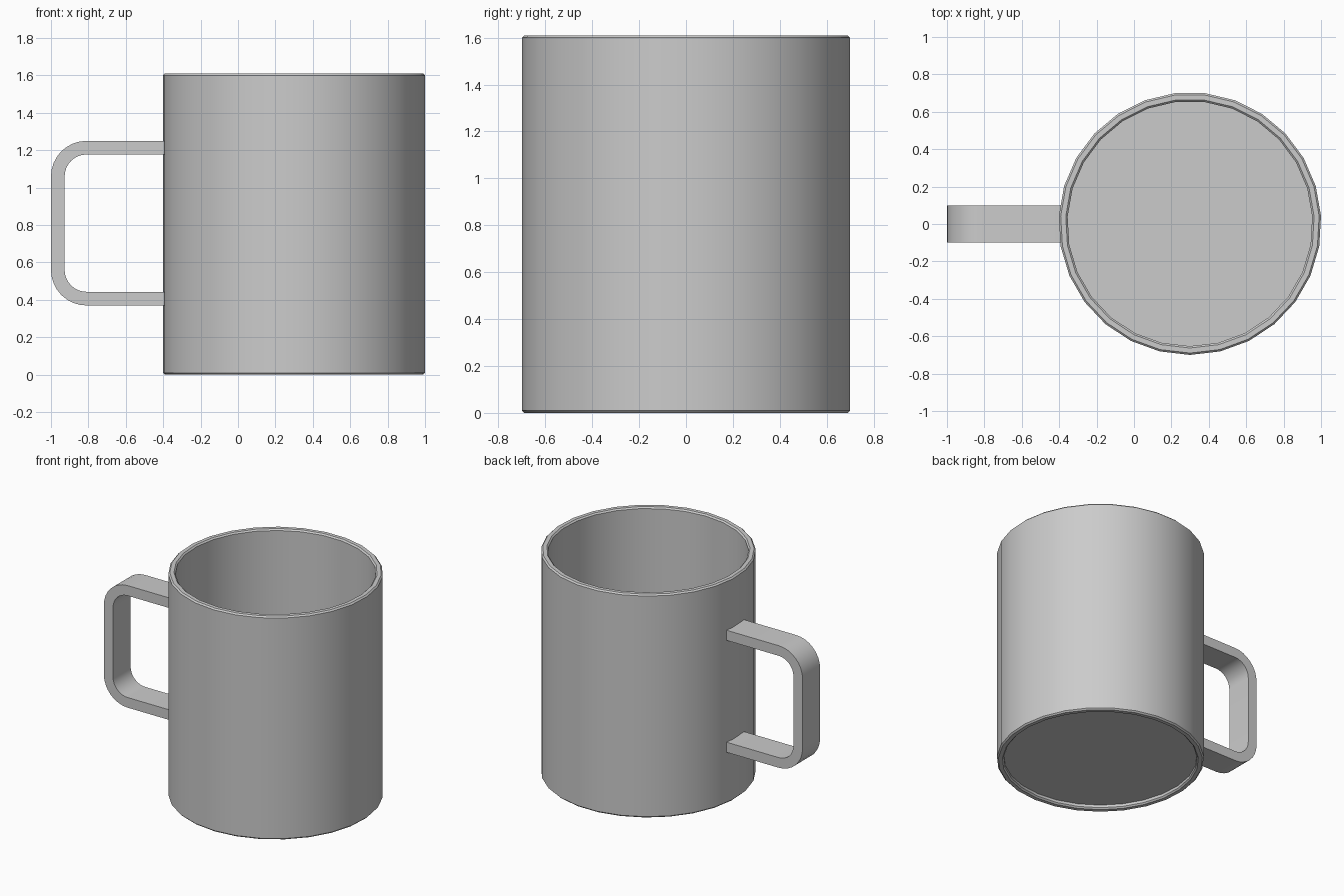
import bpy, bmesh, math

if "Cube" in bpy.data.objects:
    bpy.data.objects.remove(bpy.data.objects["Cube"])

SIDES = 27
CX, CY = 0.299, 0.002
R, RI, H, B = 0.702, 0.655, 1.61, 0.01


def finish(bm, name, angle):
    bmesh.ops.recalc_face_normals(bm, faces=bm.faces[:])
    mesh = bpy.data.meshes.new(name)
    bm.to_mesh(mesh)
    bm.free()
    ob = bpy.data.objects.new(name, mesh)
    bpy.context.collection.objects.link(ob)
    bpy.ops.object.select_all(action='DESELECT')
    ob.select_set(True)
    bpy.context.view_layer.objects.active = ob
    bpy.ops.object.shade_smooth_by_angle(angle=math.radians(angle))
    return ob


# Mug body: one lathed profile from the underside recess, round the wall, to the inner floor
profile = [(RI, 0.03), (RI, B), (RI + B, 0), (R - B, 0), (R, B), (R, H - B),
           (R - B, H), (RI + B, H), (RI, H - B), (RI, 0.07)]
bm = bmesh.new()
rings = []
for r, z in profile:
    ring = []
    for i in range(SIDES):
        a = -math.pi / 2 + math.tau * i / SIDES
        ring.append(bm.verts.new((CX + r * math.cos(a), CY + r * math.sin(a), z)))
    rings.append(ring)
for low, high in zip(rings, rings[1:]):
    for i in range(SIDES):
        j = (i + 1) % SIDES
        bm.faces.new((low[i], low[j], high[j], high[i]))
bm.faces.new(rings[0])
bm.faces.new(rings[-1])
finish(bm, "mug_body", 30)


# Handle: flat strap bent into a rounded bracket, its ends buried in the wall
def bracket(inset, radius, steps=8):
    x, z0, z1, end = -1 + inset, 0.37 + inset, 1.25 - inset, -0.375
    pts = [(end, z1)]
    for cz, start in ((z1 - radius, 90), (z0 + radius, 180)):
        for k in range(steps + 1):
            a = math.radians(start + 90 * k / steps)
            pts.append((x + radius + radius * math.cos(a), cz + radius * math.sin(a)))
    return pts + [(end, z0)]


bm = bmesh.new()
sections = []
for (xo, zo), (xi, zi) in zip(bracket(0, 0.19), bracket(0.073, 0.117)):
    corners = ((xo, -0.1, zo), (xo, 0.1, zo), (xi, 0.1, zi), (xi, -0.1, zi))
    sections.append([bm.verts.new(c) for c in corners])
for s, t in zip(sections, sections[1:]):
    for i in range(4):
        j = (i + 1) % 4
        bm.faces.new((s[i], s[j], t[j], t[i]))
bm.faces.new(sections[0])
bm.faces.new(sections[-1])
finish(bm, "handle", 30)
